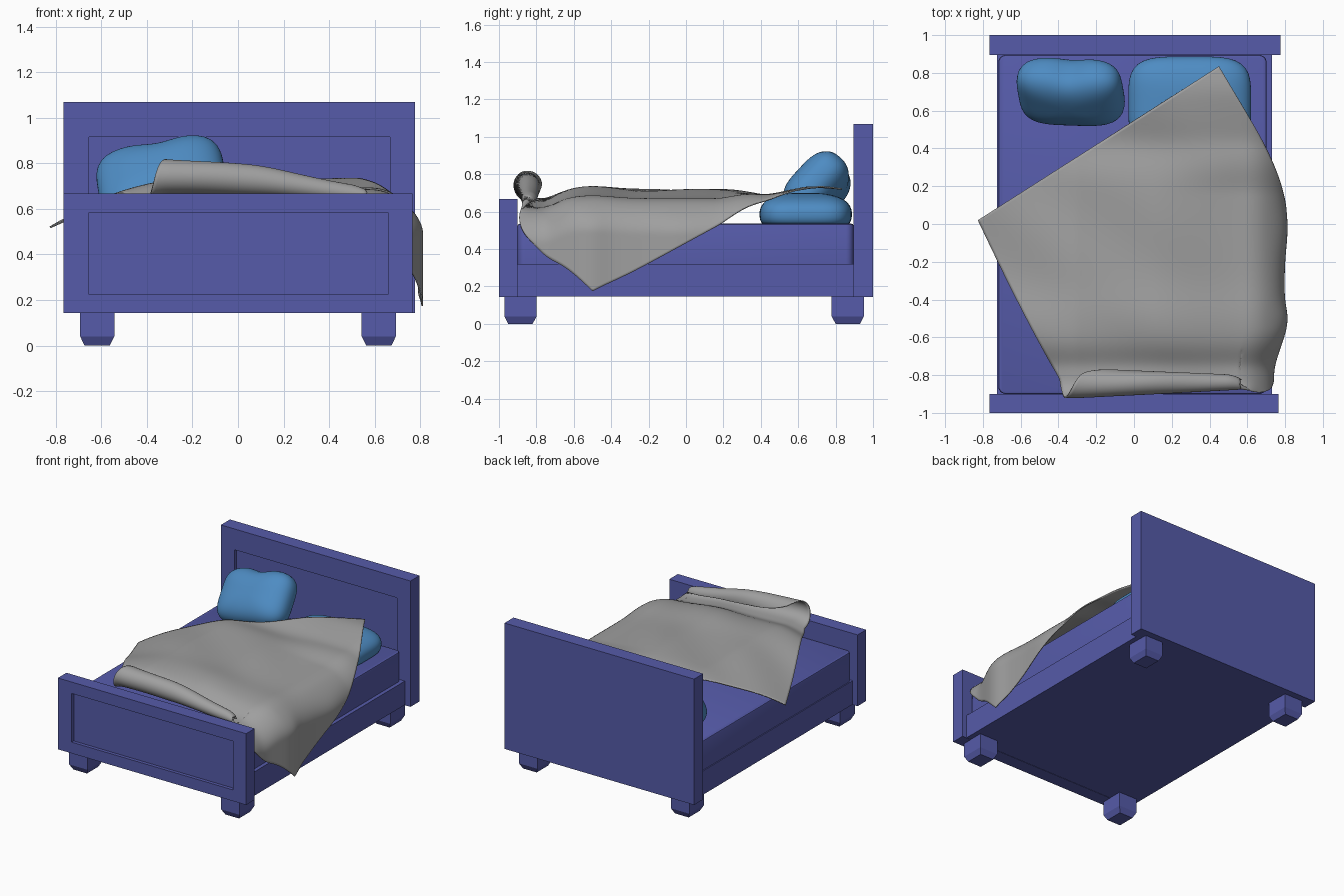
import bpy, bmesh, math
from mathutils import Euler

if "Cube" in bpy.data.objects:
    bpy.data.objects.remove(bpy.data.objects["Cube"])


def material(name, rgb):
    m = bpy.data.materials.new(name)
    m.diffuse_color = (*rgb, 1)
    m.use_nodes = True
    m.node_tree.nodes["Principled BSDF"].inputs["Base Color"].default_value = m.diffuse_color
    return m


VIOLET = material("violet_blue", (0.092, 0.104, 0.398))
BLUE = material("pillow_blue", (0.076, 0.262, 0.546))
GREY = material("blanket_grey", (0.35, 0.35, 0.35))


def finish(bm, name, mat, smooth=None):
    bmesh.ops.recalc_face_normals(bm, faces=bm.faces)
    me = bpy.data.meshes.new(name)
    bm.to_mesh(me)
    bm.free()
    ob = bpy.data.objects.new(name, me)
    bpy.context.collection.objects.link(ob)
    me.materials.append(mat)
    if smooth:
        bpy.ops.object.select_all(action='DESELECT')
        ob.select_set(True)
        bpy.context.view_layer.objects.active = ob
        bpy.ops.object.shade_smooth_by_angle(angle=math.radians(smooth))
    return ob


def box(lo, hi):
    bm = bmesh.new()
    bmesh.ops.create_cube(bm, size=1)
    for v in bm.verts:
        v.co = [lo[i] if v.co[i] < 0 else hi[i] for i in range(3)]
    return bm


def clamp(t):
    return max(0.0, min(1.0, t))


def ease(t):
    t = clamp(t)
    return t * t * (3 - 2 * t)


def bump(t, centre, width):
    return math.exp(-((t - centre) / width) ** 2)


# Headboard and footboard with a recessed panel on the front
def board(name, lo, hi, px, pz):
    bm = box(lo, hi)
    bm.normal_update()
    front = min(bm.faces, key=lambda f: f.calc_center_median().y)
    bmesh.ops.inset_region(bm, faces=[front], thickness=0.1)
    cx, cz = (lo[0] + hi[0]) / 2, (lo[2] + hi[2]) / 2
    for v in front.verts:
        v.co.x = px[0] if v.co.x < cx else px[1]
        v.co.z = pz[0] if v.co.z < cz else pz[1]
    inner = bmesh.ops.extrude_face_region(bm, geom=[front])["geom"]
    bmesh.ops.translate(bm, vec=(0, 0.025, 0),
                        verts=[g for g in inner if isinstance(g, bmesh.types.BMVert)])
    if front.is_valid:
        bmesh.ops.delete(bm, geom=[front], context='FACES_ONLY')
    finish(bm, name, VIOLET)


board("headboard", (-0.766, 0.895, 0.143), (0.776, 1.0, 1.068), (-0.655, 0.667), (0.225, 0.915))
board("footboard", (-0.765, -1.0, 0.143), (0.766, -0.9, 0.667), (-0.653, 0.658), (0.225, 0.583))

# Bed base and mattress
finish(box((-0.725, -0.9, 0.145), (0.73, 0.895, 0.32)), "bed_base", VIOLET)
bm = box((-0.718, -0.9, 0.32), (0.702, 0.895, 0.535))
upright = [e for e in bm.edges if abs(e.verts[0].co.z - e.verts[1].co.z) > 0.1]
bmesh.ops.bevel(bm, geom=upright, offset=0.04, segments=5, profile=0.5, affect='EDGES')
rim = [e for e in bm.edges if all(v.co.z > 0.53 for v in e.verts)]
bmesh.ops.bevel(bm, geom=rim, offset=0.01, segments=2, profile=0.5, affect='EDGES')
finish(bm, "mattress", VIOLET, 35)

# Four feet with tapered bottoms
for sx, side in ((-1, "left"), (1, "right")):
    for cy, end in ((-0.885, "front"), (0.865, "back")):
        cx = sx * 0.618
        bm = box((cx - 0.075, cy - 0.086, 0.04), (cx + 0.075, cy + 0.086, 0.147))
        bottom = min(bm.faces, key=lambda f: f.calc_center_median().z)
        tip = bmesh.ops.extrude_face_region(bm, geom=[bottom])["geom"]
        for v in [g for g in tip if isinstance(g, bmesh.types.BMVert)]:
            v.co = (cx + (v.co.x - cx) * 0.74, cy + (v.co.y - cy) * 0.76, 0)
        if bottom.is_valid:
            bmesh.ops.delete(bm, geom=[bottom], context='FACES_ONLY')
        finish(bm, f"{end}_{side}_foot", VIOLET)


# Pillows: squared-off spheres, optionally dented in the upper edge
def pillow(name, size, centre, rot, dent=0.0):
    bm = bmesh.new()
    bmesh.ops.create_uvsphere(bm, u_segments=64, v_segments=32, radius=1)
    turn = Euler([math.radians(a) for a in rot]).to_matrix()
    for v in bm.verts:
        x, y, z = v.co
        r = math.hypot(x, y)
        if r > 1e-6:
            k = r ** 0.75 / (abs(x / r) ** 4 + abs(y / r) ** 4) ** 0.25 / r
            x, y = x * k, y * k
        z = math.copysign(abs(z) ** 0.85, z)
        y -= dent * clamp(y) ** 2 * bump(x, 0.05, 0.3)
        v.co = (x * size[0], y * size[1], z * size[2])
        v.co = turn @ v.co
        v.co.x += centre[0]
        v.co.y += centre[1]
        v.co.z = max(0.536, v.co.z + centre[2])
    finish(bm, name, BLUE, 60)


pillow("flat_pillow", (0.325, 0.247, 0.115), (0.295, 0.64, 0.585), (0, 0, 0))
pillow("leaning_pillow", (0.282, 0.2, 0.135), (-0.335, 0.7, 0.718), (48, -11, -2), 0.12)


# Blanket: a flat square sheet draped over the side and curled up at the foot
def drape(X, Y):
    x, y = X, Y
    z = 0.712 + 0.015 * bump(Y, -0.5, 0.15) - 0.025 * bump(Y, 0.42, 0.12) + 0.02 * bump(Y, 0.72, 0.12)
    z -= 0.05 * bump(Y, -0.77, 0.1) if Y > -0.77 else 0.05
    z += 0.005 * math.sin(8 * X + 11 * Y) * ease((0.6 - X) * 2)
    z -= 0.045 * ease((X - 0.1) / 0.5) * ease((0.4 - Y) / 0.25)
    # sag off the left side
    if X < -0.3:
        z -= 0.19 * ((-0.3 - X) / 0.52) ** 1.4
    # hang over the right side
    if X > 0.58:
        a = min((X - 0.58) / 0.2, math.pi / 2)
        x = 0.58 + 0.2 * math.sin(a)
        z -= 0.19 * (1 - math.cos(a)) + 0.92 * max(0, X - 0.58 - 0.1 * math.pi)
        x += 0.016 * ease((X - 0.7) / 0.2) * (0.8 + bump(Y, -0.02, 0.15) + bump(Y, -0.5, 0.08))
        x -= 0.055 * ease((-0.55 - Y) / 0.25)
    # curl at the foot, fading out towards the right side
    s = -0.82 - Y
    if s > 0:
        r = 0.032 + 0.051 * clamp((0.7 - X) / 0.95)
        a = 4.9 * math.tanh(s / r / 4.9)
        q = r * (1 - 0.02 * a)
        w = ease((X - 0.5) / 0.24)
        y = (-0.838 - q * math.sin(a)) * (1 - w) + (-0.82 - 0.075 * math.tanh(s / 0.075)) * w
        y += 0.018 * math.exp(-s / 0.03) * (1 - w)
        z += (r - q * math.cos(a)) * (1 - w)
        x -= 0.38 * min(s, 0.4) * clamp((0.6 - X) / 0.9)
    return x, y, z


A, B, C, D = (0.45, 0.835), (-0.825, 0.02), (0.08, -1.56), (1.24, -0.5)
N = 120
bm = bmesh.new()
rows = []
for i in range(N + 1):
    u = i / N
    row = []
    for j in range(N + 1):
        t = j / N
        flat = [(1 - u) * ((1 - t) * A[k] + t * B[k]) + u * ((1 - t) * D[k] + t * C[k]) for k in (0, 1)]
        # the outer edge towards the foot bows out a little on the left
        flat[0] -= 0.05 * math.sin(math.pi * u) * t ** 4
        row.append(bm.verts.new(drape(*flat)))
    rows.append(row)
for i in range(N):
    for j in range(N):
        bm.faces.new((rows[i][j], rows[i][j + 1], rows[i + 1][j + 1], rows[i + 1][j]))
for _ in range(2):
    bmesh.ops.smooth_vert(bm, verts=[v for v in bm.verts if not v.is_boundary], factor=0.5,
                          use_axis_x=True, use_axis_y=True, use_axis_z=True)
blanket = finish(bm, "blanket", GREY, 60)
mod = blanket.modifiers.new("thickness", 'SOLIDIFY')
mod.thickness = 0.008
mod.offset = 0
